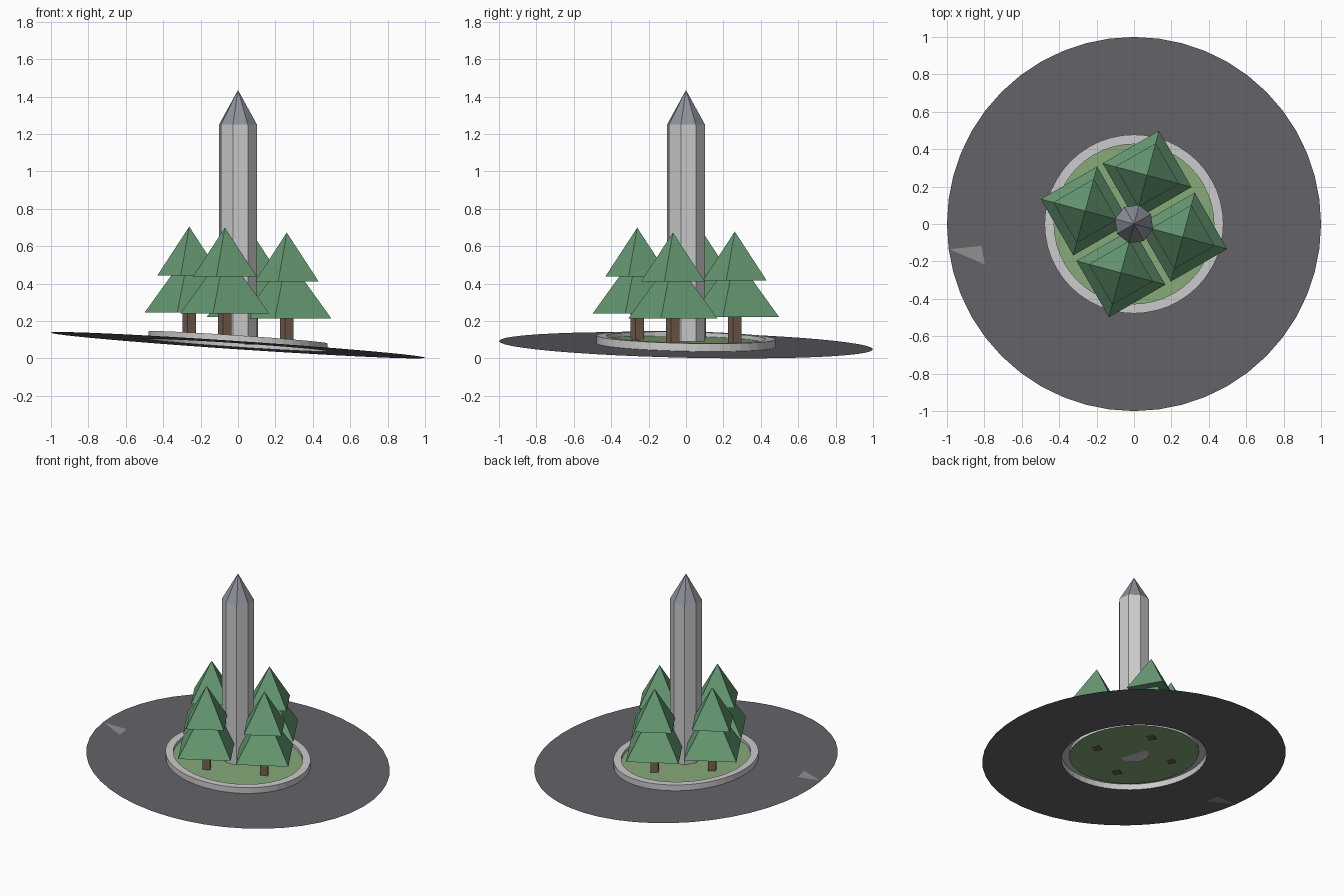
import bpy, bmesh, math

if "Cube" in bpy.data.objects:
    bpy.data.objects.remove(bpy.data.objects["Cube"])

TURN = math.radians(-15)


def material(name, rgb):
    m = bpy.data.materials.new(name)
    m.diffuse_color = (*rgb, 1)
    m.use_nodes = True
    m.node_tree.nodes["Principled BSDF"].inputs["Base Color"].default_value = m.diffuse_color
    return m


ROAD = material("asphalt", (0.13, 0.125, 0.14))
GRASS = material("grass", (0.24, 0.40, 0.19))
LEAF = material("foliage", (0.14, 0.34, 0.18))
BARK = material("bark", (0.19, 0.12, 0.08))
CAP = material("cap_stone", (0.27, 0.29, 0.33))
MARK = material("marking", (0.28, 0.28, 0.28))


def slope(x, y, h=0.0):
    """Height of the tilted ground plane, plus an offset."""
    return 0.0705 - 0.067 * x - 0.022 * y + h


def finish(name, bm, mat=None):
    me = bpy.data.meshes.new(name)
    bm.to_mesh(me)
    bm.free()
    ob = bpy.data.objects.new(name, me)
    bpy.context.collection.objects.link(ob)
    if mat:
        me.materials.append(mat)
    return ob


def lathe(name, profile, sides, mat=None, centre=(0, 0), turn=0.0, tilted=False):
    """Revolve (radius, height) points; zero radius becomes a pole."""
    bm = bmesh.new()
    cx, cy = centre
    rings = []
    for r, h in profile:
        ring = []
        for i in range(1 if r == 0 else sides):
            a = turn + math.tau * i / sides
            x, y = cx + r * math.cos(a), cy + r * math.sin(a)
            ring.append(bm.verts.new((x, y, slope(x, y, h) if tilted else h)))
        rings.append(ring)
    for lo, hi in zip(rings, rings[1:]):
        for i in range(sides):
            j = (i + 1) % sides
            quad = [lo[i % len(lo)], lo[j % len(lo)], hi[j % len(hi)], hi[i % len(hi)]]
            bm.faces.new(list(dict.fromkeys(quad)))
    return finish(name, bm, mat)


# Tilted roundabout: road sheet, raised curb and grass
lathe("road", [(1.0, 0), (0.478, 0)], 48, ROAD, tilted=True)
lathe("curb", [(0.478, 0), (0.478, 0.042), (0.427, 0.042), (0.427, 0.02)], 48, tilted=True)
lathe("grass", [(0.427, 0.02), (0, 0.02)], 48, GRASS, tilted=True)

# Pale triangular road marking, visible on both sides of the sheet
bm = bmesh.new()
tri = [(-0.985, -0.135), (-0.798, -0.217), (-0.815, -0.117)]
for pts, h in ((tri, 0.002), (tri[::-1], -0.002)):
    bm.faces.new([bm.verts.new((x, y, slope(x, y, h))) for x, y in pts])
finish("road_marking", bm, MARK)

# Octagonal obelisk with pointed cap
lathe("obelisk_shaft", [(0, 0.09), (0.105, 0.09), (0.105, 1.25)], 8, turn=TURN)
lathe("obelisk_cap", [(0.105, 1.25), (0, 1.435)], 8, CAP, turn=TURN)

# Four upright two-tier trees standing on the slope
for k in range(4):
    a = TURN + k * math.pi / 2
    c = (0.27 * math.cos(a), 0.27 * math.sin(a))
    g = slope(*c, 0.02)
    lathe(f"tree_trunk_{k + 1}", [(0, g - 0.005), (0.037, g - 0.005), (0.037, g + 0.15)], 4, BARK, c, TURN)
    for part, r, z0, z1 in (("lower", 0.246, 0.14, 0.47), ("upper", 0.177, 0.336, 0.598)):
        lathe(f"tree_{part}_foliage_{k + 1}", [(0, g + z0), (r, g + z0), (0, g + z1)], 4, LEAF, c, TURN)
